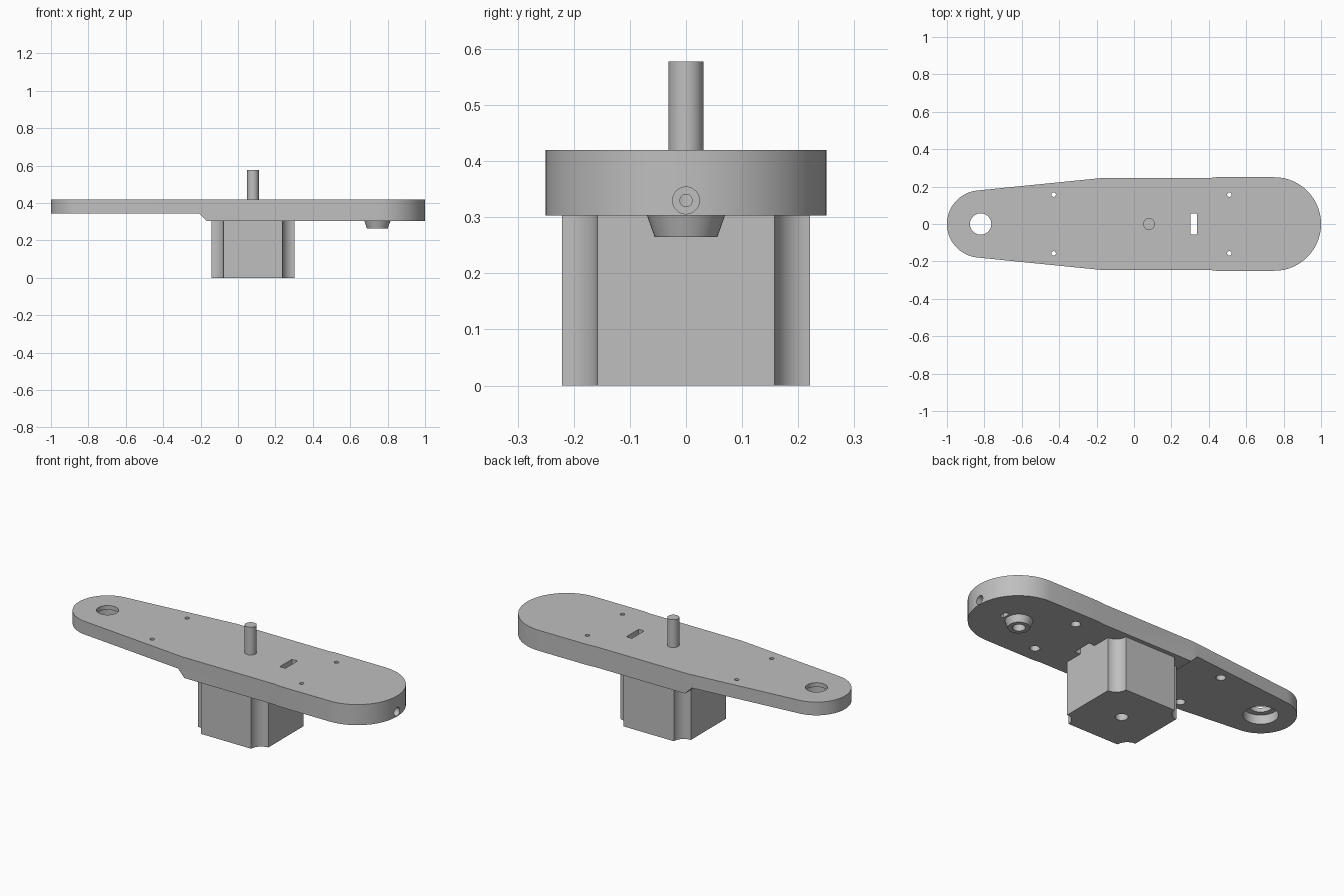
import bpy
import bmesh
from math import cos, sin, pi, radians
from mathutils import Matrix, Vector

cube = bpy.data.objects.get("Cube")
if cube:
    bpy.data.objects.remove(cube, do_unlink=True)

grey = bpy.data.materials.new("plain_grey")
grey.use_nodes = True
colour = (0.52, 0.52, 0.52, 1)
grey.diffuse_color = colour
grey.node_tree.nodes["Principled BSDF"].inputs["Base Color"].default_value = colour

PLATE_TOP, PLATE_BASE, THIN_BASE = 0.42, 0.303, 0.345
MOTOR_X, MOTOR_HALF = 0.08, 0.221


def finish(bm, name):
    bmesh.ops.recalc_face_normals(bm, faces=bm.faces)
    mesh = bpy.data.meshes.new(name)
    bm.to_mesh(mesh)
    bm.free()
    mesh.materials.append(grey)
    obj = bpy.data.objects.new(name, mesh)
    bpy.context.collection.objects.link(obj)
    return obj


def prism(name, points, depth):
    """Extrude a closed loop of 3D points along a vector."""
    bm = bmesh.new()
    face = bm.faces.new([bm.verts.new(p) for p in points])
    result = bmesh.ops.extrude_face_region(bm, geom=[face], use_keep_orig=True)
    verts = [v for v in result["geom"] if isinstance(v, bmesh.types.BMVert)]
    bmesh.ops.translate(bm, verts=verts, vec=Vector(depth))
    return finish(bm, name)


def cone(name, start, end, r1, r2=None, segments=48):
    """Round bar or cone between two points."""
    a, b = Vector(start), Vector(end)
    axis = b - a
    bm = bmesh.new()
    turn = Vector((0, 0, 1)).rotation_difference(axis).to_matrix().to_4x4()
    bmesh.ops.create_cone(bm, cap_ends=True, segments=segments, radius1=r1,
                          radius2=r1 if r2 is None else r2, depth=axis.length,
                          matrix=Matrix.Translation((a + b) / 2) @ turn)
    return finish(bm, name)


def box(name, low, high):
    (x0, y0, z0), (x1, y1, z1) = low, high
    return prism(name, [(x0, y0, z0), (x1, y0, z0), (x1, y1, z0), (x0, y1, z0)],
                 (0, 0, z1 - z0))


def cut(target, cutter):
    mod = target.modifiers.new("cut", "BOOLEAN")
    mod.operation = "DIFFERENCE"
    mod.solver = "EXACT"
    mod.object = cutter
    bpy.context.view_layer.objects.active = target
    bpy.ops.object.modifier_apply(modifier=mod.name)
    bpy.data.objects.remove(cutter, do_unlink=True)


def arc(cx, r, start, end, steps):
    angles = [radians(start + (end - start) * i / steps) for i in range(steps + 1)]
    return [(cx + r * cos(a), r * sin(a)) for a in angles]


# Arm plate: two rounded ends joined by a slightly kinked outline
outline = arc(0.75, 0.25, -90, 90, 48)
outline += [(0.44, 0.25), (0.40, 0.245), (-0.18, 0.245)]
outline += arc(-0.82, 0.18, 96, 264, 48)
outline += [(-0.18, -0.245), (0.40, -0.245), (0.44, -0.25)]
plate = prism("arm_plate", [(x, y, PLATE_BASE) for x, y in outline],
              (0, 0, PLATE_TOP - PLATE_BASE))

# Thinner end with a sloping step
step = [(-1.1, THIN_BASE), (-0.207, THIN_BASE), (-0.165, PLATE_BASE),
        (-0.165, 0.2), (-1.1, 0.2)]
cut(plate, prism("step_cutter", [(x, -0.5, z) for x, z in step], (0, 1, 0)))

# Large counterbored hole
cut(plate, cone("bore", (-0.82, 0, 0.2), (-0.82, 0, 0.5), 0.057))
cut(plate, cone("bore", (-0.82, 0, 0.2), (-0.82, 0, 0.396), 0.088))

# Screw holes, wider on the underside
for x, base in ((-0.43, THIN_BASE), (0.51, PLATE_BASE)):
    for y in (-0.157, 0.157):
        cut(plate, cone("bore", (x, y, 0.2), (x, y, 0.5), 0.012, segments=24))
        cut(plate, cone("bore", (x, y, 0.2), (x, y, base + 0.04), 0.025, segments=24))

# Slot beside the motor
cut(plate, box("slot", (0.301, -0.055, 0.2), (0.336, 0.055, 0.5)))

# Tapered boss under the round end
boss = cone("tapered_boss", (0.745, 0, 0.265), (0.745, 0, PLATE_BASE + 0.002), 0.056, 0.07)
for part in (boss, plate):
    cut(part, cone("bore", (0.745, 0, 0.2), (0.745, 0, 0.36), 0.032))

# Clamp screw hole in the end face, with its nut pocket
cut(plate, cone("bore", (0.76, 0, 0.33), (1.1, 0, 0.33), 0.011, segments=24))
cut(plate, cone("bore", (0.93, 0, 0.33), (1.1, 0, 0.33), 0.024, segments=32))
cut(plate, box("pocket", (0.825, -0.024, 0.2), (0.85, 0.024, 0.354)))

# Motor body with a concave groove down each corner
motor = box("motor_body", (MOTOR_X - MOTOR_HALF, -MOTOR_HALF, 0),
            (MOTOR_X + MOTOR_HALF, MOTOR_HALF, PLATE_BASE + 0.002))
for sx in (-1, 1):
    for sy in (-1, 1):
        x, y = MOTOR_X + sx * MOTOR_HALF, sy * MOTOR_HALF
        cut(motor, cone("groove", (x, y, -0.1), (x, y, 0.5), 0.063))
cut(motor, cone("bore", (MOTOR_X, 0, -0.1), (MOTOR_X, 0, 0.04), 0.032))

# Motor shaft
shaft = cone("motor_shaft", (MOTOR_X, 0, 0.29), (MOTOR_X, 0, 0.578), 0.031)

# Smooth round walls, keep edges crisp
bpy.ops.object.select_all(action="DESELECT")
for obj in (plate, boss, motor, shaft):
    obj.select_set(True)
bpy.context.view_layer.objects.active = plate
bpy.ops.object.shade_smooth_by_angle(angle=radians(25))
